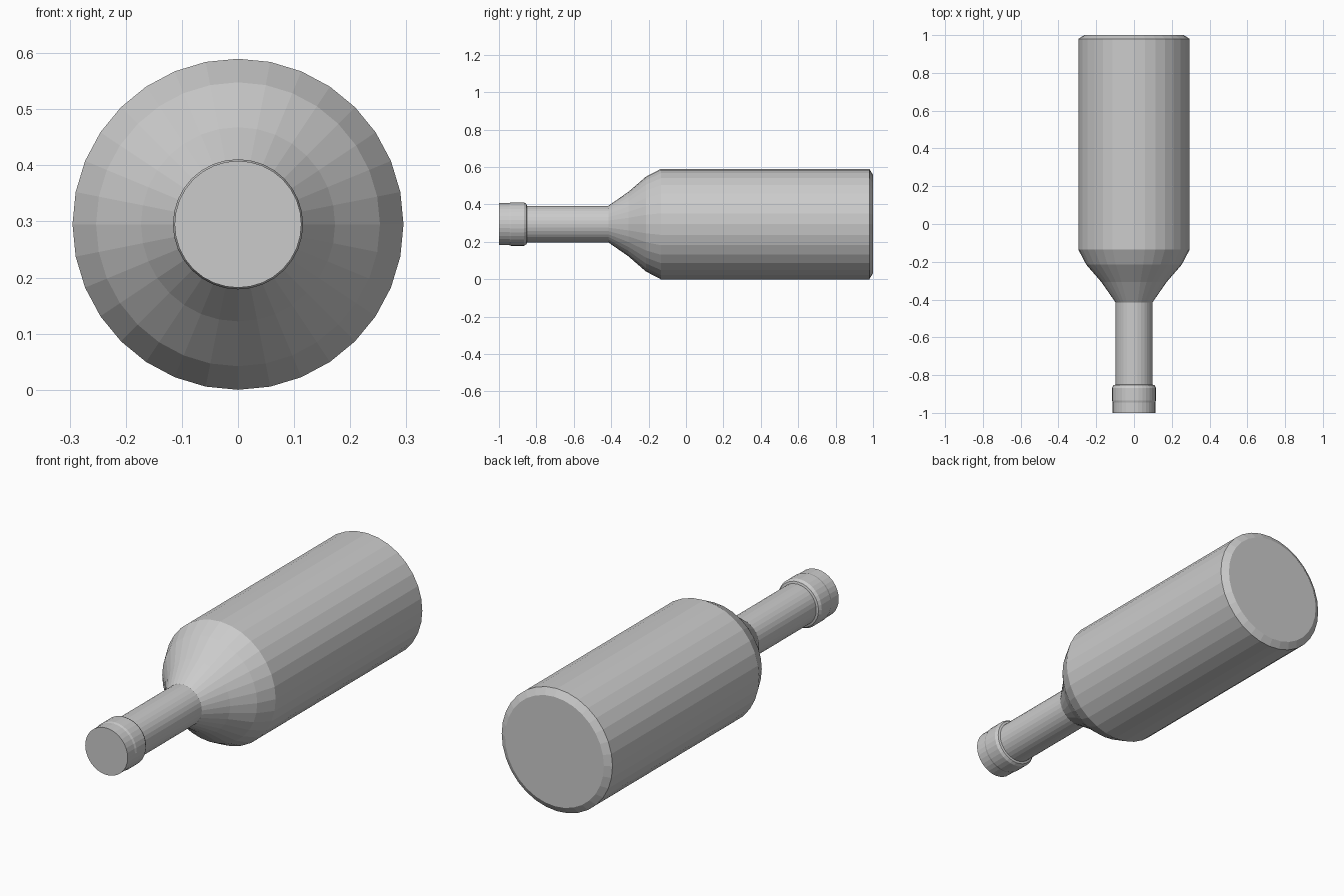
import bpy, math

cube = bpy.data.objects.get("Cube")
if cube:
    bpy.data.objects.remove(cube)

SIDES = 32
RADIUS = 0.295

# Single matte grey
grey = bpy.data.materials.new("plain grey")
grey.use_nodes = True
colour = (0.6, 0.6, 0.6, 1)
grey.diffuse_color = colour
grey.node_tree.nodes["Principled BSDF"].inputs["Base Color"].default_value = colour


def lathe(name, profile):
    """Spin (y, radius) points about the lengthwise axis and cap both ends."""
    verts, faces = [], []
    for y, r in profile:
        for i in range(SIDES):
            a = math.tau * i / SIDES
            verts.append((r * math.sin(a), y, RADIUS + r * math.cos(a)))
    for k in range(len(profile) - 1):
        for i in range(SIDES):
            j = (i + 1) % SIDES
            a, b = k * SIDES, (k + 1) * SIDES
            faces.append((a + i, a + j, b + j, b + i))
    last = (len(profile) - 1) * SIDES
    faces.append(tuple(reversed(range(SIDES))))
    faces.append(tuple(range(last, last + SIDES)))
    mesh = bpy.data.meshes.new(name)
    mesh.from_pydata(verts, [], faces)
    mesh.materials.append(grey)
    obj = bpy.data.objects.new(name, mesh)
    bpy.context.collection.objects.link(obj)
    return obj


# Lip, neck, shoulder, body and bevelled base in one continuous profile
lathe("bottle", [
    (-1.0, 0.113), (-0.945, 0.113), (-0.935, 0.116), (-0.867, 0.116),
    (-0.853, 0.108), (-0.85, 0.098),
    (-0.415, 0.098), (-0.307, 0.173), (-0.215, 0.253), (-0.135, RADIUS),
    (0.98, RADIUS), (1.0, 0.263),
])
